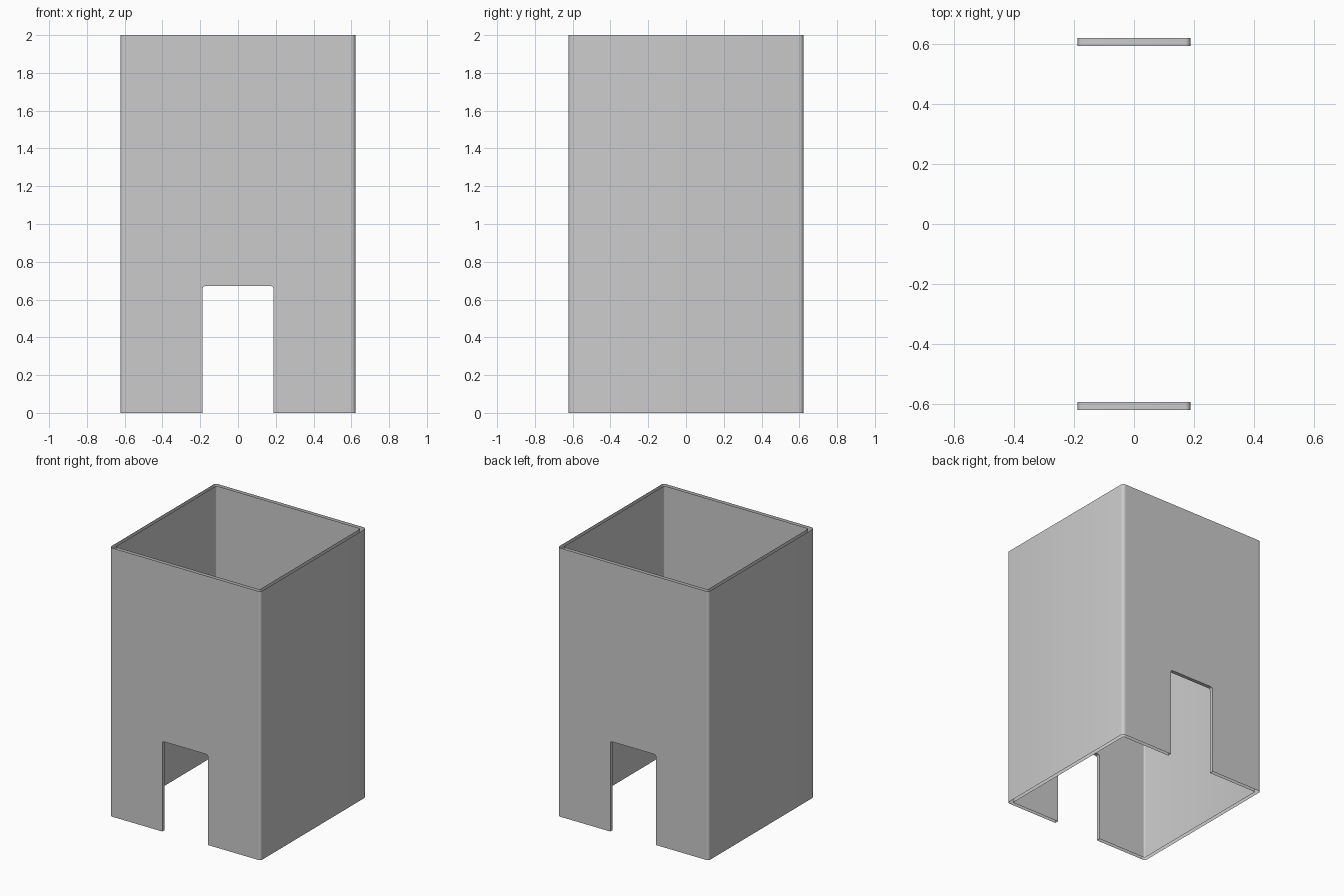
import bpy, bmesh
from math import sin, cos, pi

if "Cube" in bpy.data.objects:
    bpy.data.objects.remove(bpy.data.objects["Cube"])

HEIGHT, HALF, WALL = 2.0, 0.622, 0.028
OUTER_R, INNER_R = 0.022, 0.01
NOTCH_W, NOTCH_H, NOTCH_R = 0.188, 0.672, 0.016
STEPS = 4

grey = bpy.data.materials.new("light grey")
grey.use_nodes = True
colour = (0.6, 0.6, 0.6, 1)
grey.diffuse_color = colour
grey.node_tree.nodes["Principled BSDF"].inputs["Base Color"].default_value = colour


def arc(cx, cy, r, start, end):
    angles = [start + (end - start) * i / STEPS for i in range(STEPS + 1)]
    return [(cx + r * cos(a), cy + r * sin(a)) for a in angles]


# Doorway outline in x and z, from the foot at -x over the top to the foot at +x
top_x, top_z = NOTCH_W - NOTCH_R, NOTCH_H - NOTCH_R
notch = ([(-NOTCH_W, 0)] + arc(-top_x, top_z, NOTCH_R, pi, pi / 2)
         + arc(top_x, top_z, NOTCH_R, pi / 2, 0) + [(NOTCH_W, 0)])

bm = bmesh.new()


def add_face(points, flip=False):
    verts = [bm.verts.new(p) for p in points]
    bm.faces.new(verts[::-1] if flip else verts)


def add_shell(half, radius, inward):
    c = half - radius
    # Rounded vertical corners
    for sx, sy, start in ((1, 1, 0), (-1, 1, pi / 2), (-1, -1, pi), (1, -1, 1.5 * pi)):
        pts = arc(sx * c, sy * c, radius, start, start + pi / 2)
        for a, b in zip(pts, pts[1:]):
            add_face([(*a, 0), (*b, 0), (*b, HEIGHT), (*a, HEIGHT)], inward)
    for s in (-1, 1):
        # Plain side walls
        add_face([(s * half, -s * c, 0), (s * half, s * c, 0),
                  (s * half, s * c, HEIGHT), (s * half, -s * c, HEIGHT)], inward)
        # Front and back walls: two legs and the panels over the doorway
        y = s * half
        for side in (-1, 1):
            x0, x1 = sorted((side * NOTCH_W, side * c))
            add_face([(x0, y, 0), (x1, y, 0), (x1, y, top_z), (x0, y, top_z)],
                     inward != (s > 0))
        outline = [(-c, top_z)] + notch[1:-1] + [(c, top_z), (c, HEIGHT), (-c, HEIGHT)]
        add_face([(x, y, z) for x, z in outline], inward != (s > 0))


add_shell(HALF, OUTER_R, False)
add_shell(HALF - WALL, INNER_R, True)

# Edges of the doorways, joining outer and inner walls; the rims stay open
for s in (-1, 1):
    y0, y1 = s * HALF, s * (HALF - WALL)
    for (xa, za), (xb, zb) in zip(notch, notch[1:]):
        add_face([(xa, y0, za), (xb, y0, zb), (xb, y1, zb), (xa, y1, za)], s > 0)

bmesh.ops.remove_doubles(bm, verts=bm.verts[:], dist=0.0001)
mesh = bpy.data.meshes.new("square_sleeve")
bm.to_mesh(mesh)
bm.free()
mesh.materials.append(grey)
sleeve = bpy.data.objects.new("square_sleeve", mesh)
bpy.context.collection.objects.link(sleeve)

bpy.context.view_layer.objects.active = sleeve
sleeve.select_set(True)
bpy.ops.object.shade_smooth_by_angle(angle=pi / 6)
